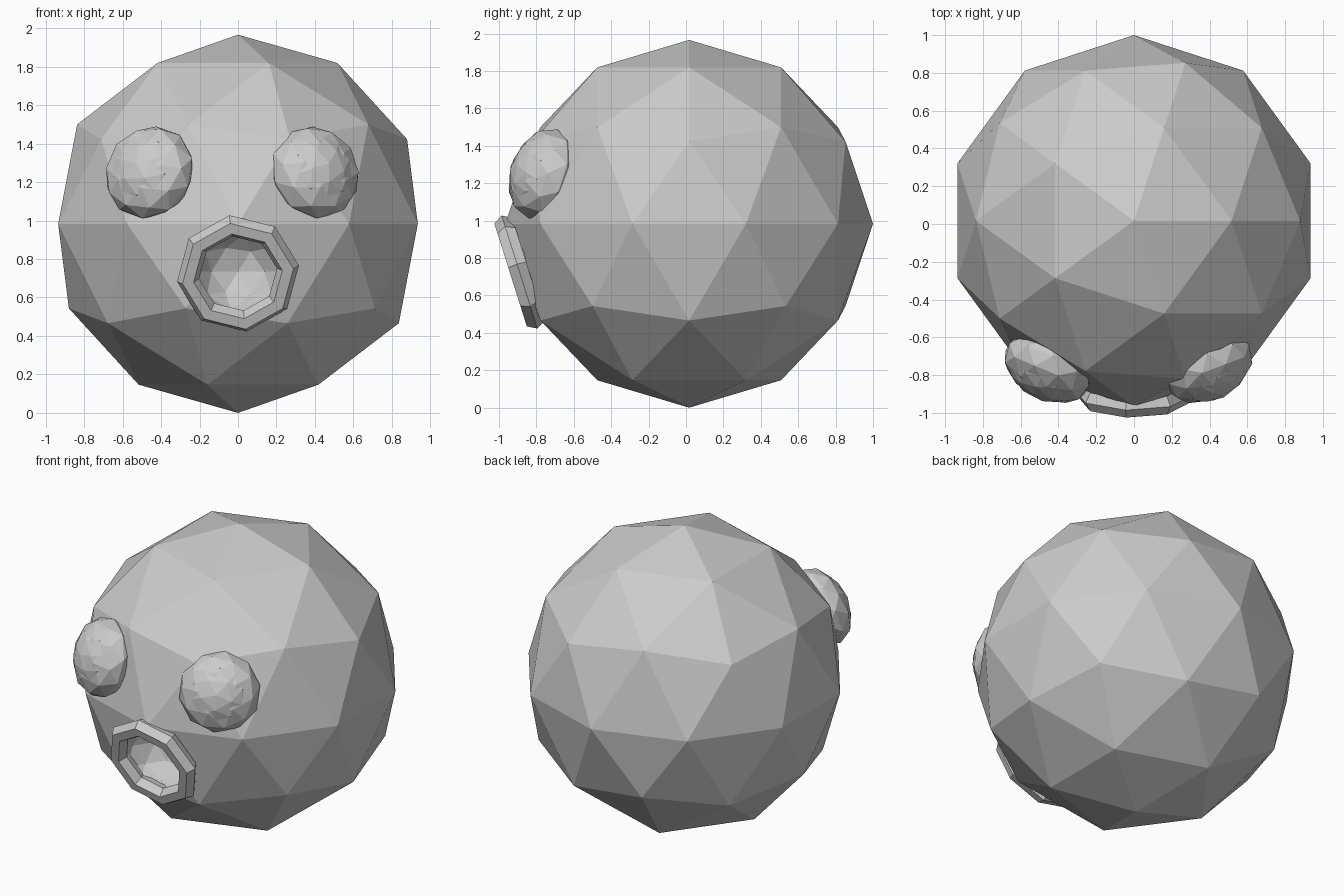
import bpy
from math import radians
from mathutils import Vector, Matrix

if "Cube" in bpy.data.objects:
    bpy.data.objects.remove(bpy.data.objects["Cube"])


def ico(name, loc, radius, scale=(1, 1, 1), rot=None, spin=0):
    bpy.ops.mesh.primitive_ico_sphere_add(subdivisions=2, radius=radius)
    ob = bpy.context.object
    ob.name = name
    m = (rot or Matrix()) @ Matrix.Diagonal((*scale, 1)) @ Matrix.Rotation(radians(spin), 4, 'Z')
    ob.data.transform(m)
    ob.location = loc
    return ob


def facing(normal):
    # local z points along the normal
    return Vector(normal).to_track_quat('Z', 'Y').to_matrix().to_4x4()


# head
head = ico("head", (0, 0.017, 0.983), 0.983)

# mouth cavity cut into the head
mouth_dir = Vector((0, -0.95, -0.3)).normalized()
mouth_pos = Vector((0, -0.89, 0.725))
cutter = ico("mouth_cutter", mouth_pos - mouth_dir * 0.03, 0.235)
cutter.hide_render = True
cutter.hide_viewport = True
cut = head.modifiers.new("mouth_hole", 'BOOLEAN')
cut.operation = 'DIFFERENCE'
cut.solver = 'EXACT'
cut.object = cutter

# lips
bpy.ops.mesh.primitive_torus_add(major_segments=8, minor_segments=6,
                                 major_radius=0.262, minor_radius=0.058)
lips = bpy.context.object
lips.name = "lips"
lips.data.transform(facing(mouth_dir) @ Matrix.Rotation(radians(8), 4, 'Z'))
lips.location = mouth_pos

# eyes with slightly raised flat pupils
for side, x, spin in (("left", -0.46, 0), ("right", 0.40, 30)):
    n = Vector((0.46 if x > 0 else -0.46, -0.86, 0.30)).normalized()
    rot = facing(n)
    pos = Vector((x, -0.765, 1.25))
    ico(side + "_eye", pos, 0.25, (1, 1, 0.62), rot, spin)
    ico(side + "_pupil", pos + n * 0.06, 0.185, (1, 1, 0.56), rot, spin + 20)
